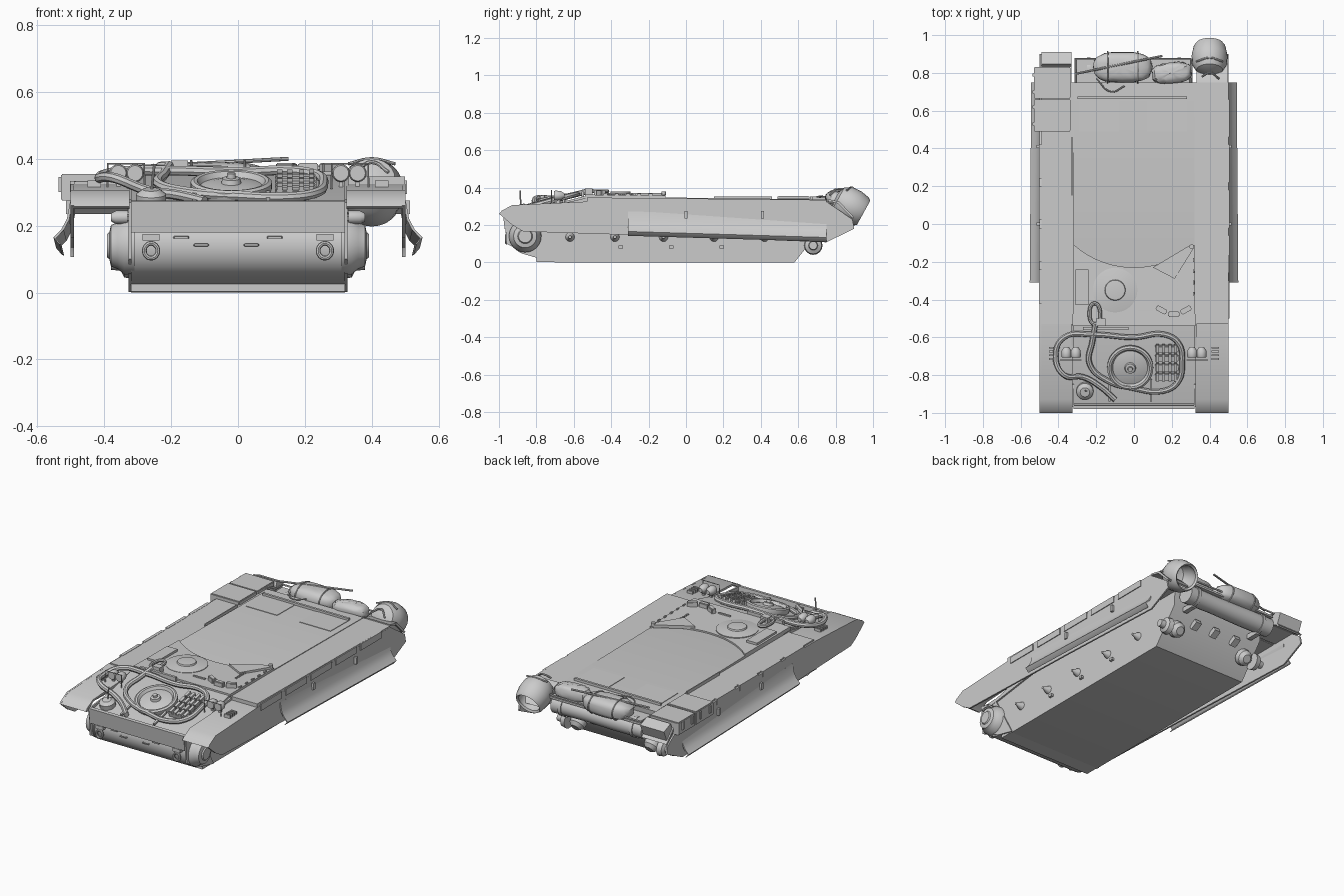
import bpy, bmesh, math, random
from mathutils import Vector, Matrix
random.seed(4)

def finish(name, bm, recalc=True):
    if recalc:
        bmesh.ops.recalc_face_normals(bm, faces=bm.faces)
    me = bpy.data.meshes.new(name)
    bm.to_mesh(me)
    bm.free()
    ob = bpy.data.objects.new(name, me)
    bpy.context.collection.objects.link(ob)
    return ob

def extrude(name, pts, vec):
    bm = bmesh.new()
    f = bm.faces.new([bm.verts.new(p) for p in pts])
    r = bmesh.ops.extrude_face_region(bm, geom=[f], use_keep_orig=True)
    bmesh.ops.translate(bm, vec=vec, verts=[v for v in r['geom'] if isinstance(v, bmesh.types.BMVert)])
    return finish(name, bm)

def side(name, prof, x0, x1):
    return extrude(name, [(x0, y, z) for y, z in prof], (x1 - x0, 0, 0))

def box(name, x0, x1, y0, y1, z0, z1, pitch=0.0, yaw=0.0, bev=0.0):
    bm = bmesh.new()
    bmesh.ops.create_cube(bm, size=1)
    m = Matrix.Translation(((x0+x1)/2, (y0+y1)/2, (z0+z1)/2)) @ Matrix.Rotation(yaw, 4, 'Z') \
        @ Matrix.Rotation(pitch, 4, 'X') @ Matrix.Diagonal((abs(x1-x0), abs(y1-y0), abs(z1-z0), 1))
    bmesh.ops.transform(bm, matrix=m, verts=bm.verts)
    if bev:
        bmesh.ops.bevel(bm, geom=bm.edges[:], offset=bev, segments=2, affect='EDGES')
    return finish(name, bm)

def lathe(name, loc, axis, prof, n=24):
    # prof: (radius, distance along axis)
    bm = bmesh.new()
    rings = [[bm.verts.new((r*math.cos(2*math.pi*i/n), r*math.sin(2*math.pi*i/n), h)) for i in range(n)] for r, h in prof]
    for a, b in zip(rings, rings[1:]):
        for i in range(n):
            bm.faces.new((a[i], a[(i+1) % n], b[(i+1) % n], b[i]))
    bm.faces.new(rings[0])
    bm.faces.new(rings[-1])
    m = Matrix.Translation(loc) @ Vector(axis).to_track_quat('Z', 'Y').to_matrix().to_4x4()
    bmesh.ops.transform(bm, matrix=m, verts=bm.verts)
    return finish(name, bm)

def tube(name, pts, r, cyclic=False, smooth=True):
    cu = bpy.data.curves.new(name, 'CURVE')
    cu.dimensions, cu.bevel_depth, cu.bevel_resolution, cu.use_fill_caps = '3D', r, 2, True
    cu.resolution_u = 6
    sp = cu.splines.new('BEZIER' if smooth else 'POLY')
    if smooth:
        sp.bezier_points.add(len(pts) - 1)
        for b, p in zip(sp.bezier_points, pts):
            b.co = p
            b.handle_left_type = b.handle_right_type = 'AUTO'
    else:
        sp.points.add(len(pts) - 1)
        for b, p in zip(sp.points, pts):
            b.co = (*p, 1)
    sp.use_cyclic_u = cyclic
    tmp = bpy.data.objects.new(name + "_curve", cu)
    bpy.context.collection.objects.link(tmp)
    dg = bpy.context.evaluated_depsgraph_get()
    me = bpy.data.meshes.new_from_object(tmp.evaluated_get(dg))
    bpy.data.objects.remove(tmp)
    ob = bpy.data.objects.new(name, me)
    bpy.context.collection.objects.link(ob)
    return ob

def bag(name, c, s, yaw=0.0, lump=0.05):
    bm = bmesh.new()
    bmesh.ops.create_uvsphere(bm, u_segments=24, v_segments=14, radius=1)
    for v in bm.verts:
        v.co = Vector([math.copysign(abs(k)**0.7, k) for k in v.co]) * (1 + random.uniform(-lump, lump))
    m = Matrix.Translation(c) @ Matrix.Rotation(yaw, 4, 'Z') @ Matrix.Diagonal((*s, 1))
    bmesh.ops.transform(bm, matrix=m, verts=bm.verts)
    return finish(name, bm)

gz = lambda y: 0.25 + (y + 0.95) * 0.265      # glacis height
dz = lambda y: 0.352 - (y + 0.55) * 0.012     # deck height
G = math.atan(0.265)

# Hull tub with rounded nose, sloped glacis and angled tail
nose = [(-0.84 - 0.1*math.cos(a), 0.14 + 0.1*math.sin(a)) for a in [math.radians(d) for d in range(-70, 41, 15)]]
side("hull_tub", [(-0.70, 0), (-0.80, 0.025)] + nose + [(-0.95, 0.25), (-0.55, dz(-0.55)), (0.75, dz(0.75)), (0.74, 0.2), (0.58, 0)], -0.32, 0.32)
box("nose_board", -0.32, 0.32, -0.975, -0.955, 0.18, 0.275, 0.12)
for s in (-1, 1):
    side("nose_flange", [(-0.70, 0.002), (-0.82, 0.03), (-0.96, 0.10), (-0.97, 0.27), (-0.85, 0.28)], s*0.318, s*0.328)
box("nose_lip", -0.32, 0.32, -0.80, -0.69, 0.003, 0.025)

# Roof plate with curved turret-ring edge
arc = [(x, 0.254 - math.sqrt(0.484**2 - x*x)) for x in [0.32 - 0.04*i for i in range(17)]]
roof = extrude("roof_plate", [(-0.325, -0.54, 0.34), (0.325, -0.54, 0.34)] + [(x, y, 0.335) for x, y in arc], (0, 0, 0.022))

for s in (-1, 1):
    # Sponsons, front fenders and side skirts
    w = 0.5 if s > 0 else 0.49
    side("sponson", [(-0.53, 0.30), (0.75, 0.29), (0.75, dz(0.75)-0.003), (-0.53, dz(-0.53)-(0.005 if s > 0 else 0.02))], s*0.315, s*w)
    side("front_fender", [(-1, 0.258), (-0.985, 0.275), (-0.93, 0.305), (-0.53, 0.325), (-0.53, 0.312), (-0.925, 0.293), (-0.985, 0.252)], s*0.325, s*0.495)
    side("side_skirt", [(-1, 0.26), (-0.93, 0.20), (-0.87, 0.165), (0, 0.137), (0.75, 0.107), (0.90, 0.18), (0.89, 0.23),
                        (0.75, 0.325), (-0.53, 0.325), (-0.93, 0.306), (-0.985, 0.276)], s*0.491, s*0.501)
    side("rear_mudguard", [(0.75, 0.34), (0.82, 0.325), (0.90, 0.24), (0.89, 0.235), (0.81, 0.315), (0.75, 0.33)], s*0.33, s*0.498)
    side("fender_inner_wall", [(-0.95, 0.25), (-0.53, 0.345), (-0.53, 0.30), (-0.95, 0.24)], s*0.318, s*0.33)
    # Flared rubber skirt
    sec = [(0.502, 0.268), (0.512, 0.215), (0.528, 0.185), (0.552, 0.16), (0.535, 0.14)]
    sec += [(x - 0.007, z - 0.003) for x, z in reversed(sec)]
    extrude("flared_skirt", [(s*x, -0.31, z + 0.005) for x, z in sec], (-s*0.008, 1.06, -0.032))
    for y in (0, 0.41):
        box("skirt_bracket", s*0.498, s*0.515, y-0.008, y+0.008, 0.235, 0.275)
    # Final drives front and rear
    lathe("front_final_drive", (s*0.31, -0.86, 0.14), (s, 0, 0), [(0.088, 0), (0.086, 0.03), (0.07, 0.05), (0.062, 0.07), (0.04, 0.075), (0.035, 0.082)])
    lathe("rear_hub", (s*0.31, 0.68, 0.09), (s, 0, 0), [(0.05, 0), (0.045, 0.03), (0.025, 0.04), (0.022, 0.07)], 16)
    lathe("rear_drive_lug", (s*0.25, 0.67, 0.1), (0, 0.8, -0.6), [(0.05, 0), (0.045, 0.03), (0.025, 0.05)], 14)
    # Suspension cones and stop tabs
    for y in (-0.62, -0.38, -0.12, 0.15, 0.42):
        lathe("suspension_cone", (s*0.315, y, 0.135), (s, 0, 0), [(0.026, 0), (0.022, 0.015), (0.009, 0.04), (0.008, 0.05)], 12)
    for y in (-0.35, -0.08, 0.19):
        box("stop_tab", s*0.318, s*0.335, y-0.012, y+0.012, 0.075, 0.09)
    # Nose details: tow hooks, cheek blocks
    box("tow_lug", s*0.235, s*0.285, -0.965, -0.93, 0.155, 0.175)
    tube("tow_hook", [(s*0.26 + 0.02*math.cos(a), -0.96, 0.125 + 0.022*math.sin(a)) for a in [i*math.pi/4 for i in range(8)]], 0.007, True)
    box("cheek_block", s*0.32, s*0.38, -0.91, -0.85, 0.21, 0.235, bev=0.006)
    lathe("cheek_stub", (s*0.33, -0.90, 0.225), (s, 0, 0), [(0.02, 0), (0.02, 0.035), (0.012, 0.05)], 12)
    # Twin headlights with guard
    for x in (0.308, 0.358):
        lathe("headlight", (s*x, -0.67, 0.357), (0, -1, 0), [(0.012, -0.02), (0.025, 0), (0.027, 0.03), (0.023, 0.037)], 18)
        box("headlight_stalk", s*x-0.006, s*x+0.006, -0.69, -0.675, 0.30, 0.345)
    tube("headlight_guard", [(s*0.28, -0.72, 0.31), (s*0.28, -0.72, 0.385), (s*0.39, -0.72, 0.385), (s*0.39, -0.72, 0.31)], 0.003, smooth=False)
    for k in range(4):
        box("marker_lamp", s*0.41, s*0.45, -0.72+k*0.02, -0.71+k*0.02, 0.31, 0.335)

for x, z in ((-0.17, 0.165), (0.11, 0.165), (-0.11, 0.142), (0.04, 0.142)):
    tube("nose_handle", [(x-0.02, -0.935, z), (x-0.018, -0.95, z), (x+0.018, -0.95, z), (x+0.02, -0.935, z)], 0.004, smooth=False)

# Spare wheel lying on the glacis
lathe("spare_wheel", (-0.02, -0.755, gz(-0.755)), (0, -0.29, 1), [(0.118, 0), (0.122, 0.012), (0.122, 0.03), (0.112, 0.036), (0.102, 0.034), (0.092, 0.018),
      (0.06, 0.026), (0.03, 0.028), (0.026, 0.042), (0.014, 0.044), (0.012, 0.058)], 36)
# Spare track links
for i in range(4):
    y = -0.81 + i*0.05
    box("track_link", 0.11, 0.235, y-0.018, y+0.018, gz(y)-0.005, gz(y)+0.024, G, bev=0.004)
    for x in (0.125, 0.155, 0.19, 0.22):
        box("track_tooth", x-0.008, x+0.008, y-0.022, y+0.022, gz(y)+0.015, gz(y)+0.036, G)

# Tow cable draped around the glacis
path = [(-0.10, -0.93), (-0.18, -0.86), (-0.27, -0.81), (-0.37, -0.80), (-0.415, -0.70), (-0.37, -0.60), (-0.22, -0.585), (0, -0.60),
        (0.16, -0.585), (0.235, -0.63), (0.255, -0.73), (0.23, -0.84), (0.15, -0.885), (0, -0.87), (-0.14, -0.83), (-0.235, -0.74), (-0.22, -0.62), (-0.205, -0.53)]
tube("tow_cable", [(x, y, max(gz(y), 0.325 if x < -0.33 else 0) + 0.018) for x, y in path], 0.015)
tube("cable_eye", [(-0.205, -0.53, 0.382), (-0.235, -0.46, 0.38), (-0.21, -0.42, 0.38), (-0.18, -0.46, 0.38)], 0.01, True)
for x in (-0.13, 0.09):
    box("cable_clamp", x-0.006, x+0.006, -0.94, -0.82, 0.278, 0.29, G)
lathe("glacis_filler", (-0.26, -0.88, 0.265), (0, -0.25, 1), [(0.045, 0), (0.045, 0.03), (0.025, 0.045)], 18)
box("glacis_rail", -0.27, -0.03, -0.56, -0.545, 0.35, 0.378)
tube("lamp_post", [(-0.26, -0.88, 0.28), (-0.255, -0.885, 0.34), (-0.25, -0.885, 0.385)], 0.004)

# Driver hatch and roof fittings
lathe("driver_hatch", (-0.1, -0.35, 0.355), (0, 0, 1), [(0.118, 0), (0.118, 0.008), (0.108, 0.01), (0.055, 0.016), (0.052, 0.024), (0.045, 0.025)], 40)
box("roof_panel", -0.31, -0.24, -0.43, -0.24, 0.35, 0.372)
extrude("roof_bracket", [(0.10, -0.23, 0.352), (0.30, -0.11, 0.352), (0.315, -0.13, 0.352), (0.215, -0.29, 0.352)], (0, 0, 0.018))
lathe("bracket_pin", (0.305, -0.12, 0.36), (0, 0, 1), [(0.012, 0), (0.012, 0.02)], 12)
for x, y, a in ((0.145, -0.455, -0.5), (0.21, -0.478, 0), (0.275, -0.455, 0.5)):
    box("periscope", x-0.03, x+0.03, y-0.014, y+0.014, 0.35, 0.388, yaw=a, bev=0.004)
box("roof_step", 0.02, 0.1, -0.463, -0.453, 0.355, 0.368)
box("roof_latch", -0.20, -0.15, -0.54, -0.50, 0.36, 0.395)
for i in range(5):
    box("roof_clip", 0.225, 0.235, -0.35+i*0.02, -0.34+i*0.02, 0.35, 0.366)
    box("roof_hinge", 0.312, 0.32, -0.44+i*0.06, -0.42+i*0.06, 0.35, 0.368)

# Engine deck panels and rail
for x in (-0.29, 0.07):
    box("engine_panel", x, x+0.21, 0.49, 0.66, 0.325, dz(0.57)+0.003, -0.012)
box("engine_deck_rail", -0.30, 0.28, 0.662, 0.676, 0.33, 0.352)
box("sponson_seam", -0.332, -0.326, 0.15, 0.46, 0.33, 0.352)

# Left stowage boxes and fender edge strips
box("stowage_box", -0.53, -0.335, 0.49, 0.66, 0.275, 0.355, bev=0.004)
box("stowage_box_rear", -0.53, -0.335, 0.665, 0.83, 0.275, 0.352, bev=0.004)
for y in (0.53, 0.62, 0.70, 0.79):
    box("box_latch", -0.537, -0.528, y-0.008, y+0.008, 0.30, 0.345)
box("box_end", -0.49, -0.33, 0.83, 0.90, 0.26, 0.335, -0.4)
for i in range(4):
    box("left_edge_panel", -0.503, -0.485, -0.42+i*0.22, -0.24+i*0.22, 0.30, 0.334)
for i in range(5):
    box("right_edge_panel", 0.495, 0.506, -0.5+i*0.24, -0.3+i*0.24, 0.295, 0.335)

# Rear rack: log, brackets, stowed bags and pole
lathe("rear_log", (-0.31, 0.82, 0.25), (1, 0, 0), [(0.055, 0), (0.056, 0.2), (0.052, 0.4), (0.056, 0.61)], 20)
for x in (-0.24, 0.24):
    lathe("log_strap", (x-0.01, 0.82, 0.25), (1, 0, 0), [(0.061, 0), (0.061, 0.02)], 20)
    box("log_bracket", x-0.015, x+0.015, 0.74, 0.82, 0.18, 0.21)
box("rear_shelf", -0.31, 0.31, 0.74, 0.87, 0.295, 0.307)
tube("rack_rail", [(-0.31, 0.75, 0.32), (-0.31, 0.875, 0.32), (0.30, 0.875, 0.32), (0.30, 0.75, 0.32)], 0.006, smooth=False)
bag("bed_roll", (-0.06, 0.83, 0.335), (0.155, 0.08, 0.055), lump=0.025)
bag("small_bag", (0.2, 0.80, 0.335), (0.105, 0.055, 0.045), 0.1, 0.05)
for x in (-0.14, 0.02):
    tube("roll_strap", [(x, 0.83 + 0.083*math.cos(a), 0.335 + 0.058*math.sin(a)) for a in [i*math.pi/6 for i in range(12)]], 0.004, True)
tube("stowed_pole", [(-0.31, 0.795, 0.375), (0.15, 0.89, 0.40)], 0.006, smooth=False)
tube("loose_strap", [(-0.2, 0.77, 0.35), (-0.12, 0.70, 0.35), (-0.05, 0.73, 0.355)], 0.004)
for x in (-0.15, 0.0, 0.14):
    box("tail_bracket", x-0.02, x+0.02, 0.69, 0.745, 0.13, 0.16, 0.5)

# Open canvas sack hanging at the right rear corner
lathe("canvas_sack", (0.4, 0.84, 0.325), (0, 0.82, -0.45), [(0.03, -0.045), (0.07, -0.03), (0.092, 0.01), (0.095, 0.06), (0.085, 0.11),
      (0.075, 0.125), (0.065, 0.115), (0.075, 0.06), (0.06, 0.0), (0.02, -0.015)], 24)
tube("sack_cord", [(0.33, 0.86, 0.385), (0.4, 0.88, 0.40), (0.47, 0.86, 0.385)], 0.005)
tube("sack_tie", [(0.36, 0.78, 0.37), (0.40, 0.80, 0.39), (0.45, 0.77, 0.36)], 0.006)

# Smooth rounded parts while keeping edges crisp
for ob in bpy.context.scene.objects:
    ob.select_set(True)
    bpy.context.view_layer.objects.active = ob
bpy.ops.object.shade_smooth_by_angle(angle=math.radians(35))
